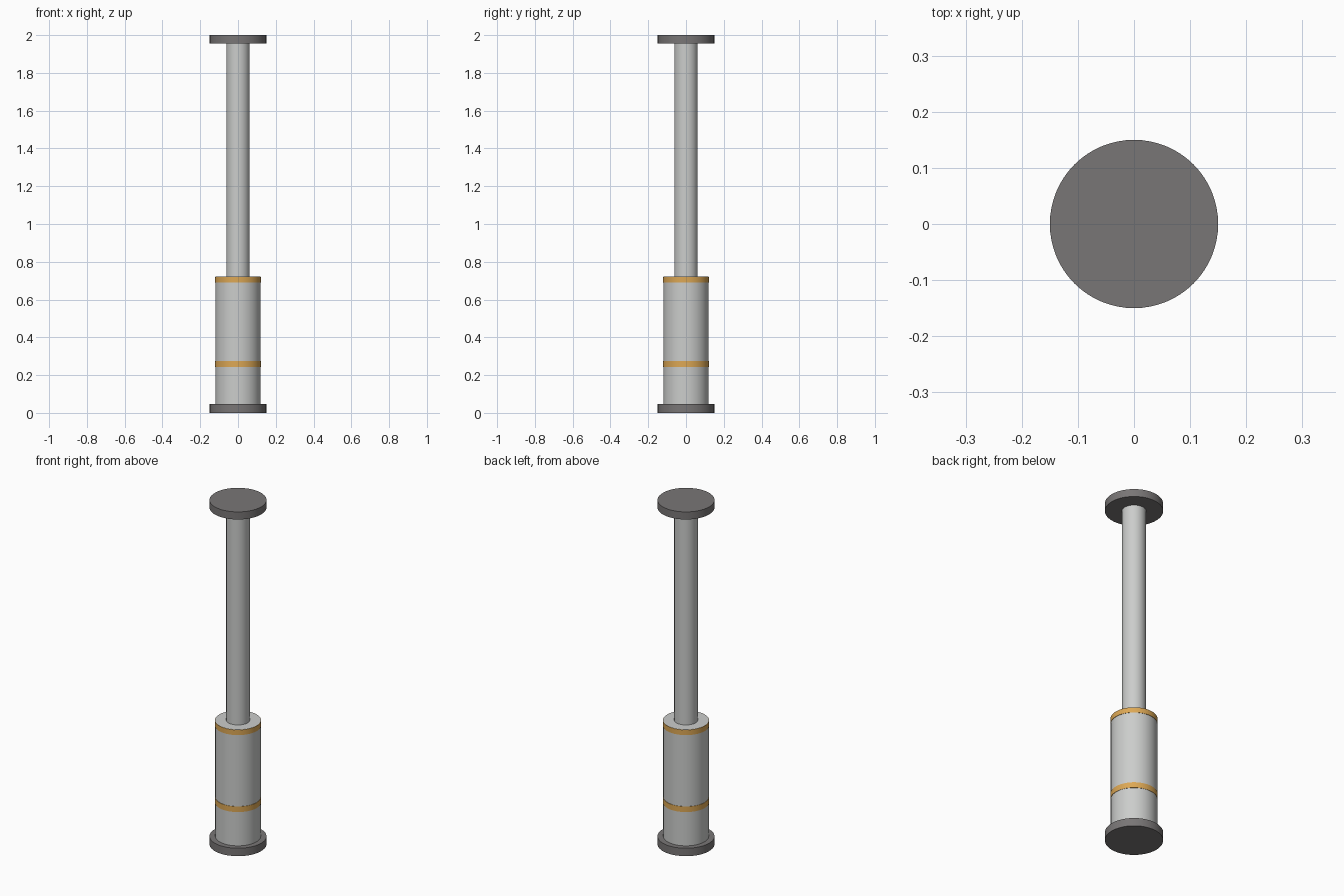
import bpy
import math

cube = bpy.data.objects.get("Cube")
if cube:
    bpy.data.objects.remove(cube, do_unlink=True)


def material(name, rgb):
    mat = bpy.data.materials.new(name)
    mat.use_nodes = True
    colour = (*rgb, 1.0)
    mat.diffuse_color = colour
    mat.node_tree.nodes["Principled BSDF"].inputs["Base Color"].default_value = colour
    return mat


silver = material("silver grey", (0.60, 0.61, 0.60))
dark = material("dark grey", (0.19, 0.18, 0.18))
amber = material("amber", (0.72, 0.39, 0.09))


def cylinder(name, radius, bottom, top, mat):
    """Upright smooth cylinder between two heights."""
    bpy.ops.mesh.primitive_cylinder_add(
        vertices=64, radius=radius, depth=top - bottom,
        location=(0, 0, (bottom + top) / 2))
    obj = bpy.context.object
    obj.name = name
    obj.data.materials.append(mat)
    bpy.ops.object.shade_smooth_by_angle(angle=math.radians(30))
    return obj


# End plates
cylinder("base_plate", 0.15, 0.0, 0.046, dark)
cylinder("top_plate", 0.15, 1.956, 2.0, dark)

# Outer sleeve and the rod sliding in it
cylinder("outer_sleeve", 0.12, 0.04, 0.721, silver)
cylinder("inner_rod", 0.062, 0.7, 1.96, silver)

# Coloured bands around the sleeve
cylinder("lower_band", 0.122, 0.243, 0.275, amber)
cylinder("upper_band", 0.122, 0.69, 0.72, amber)
